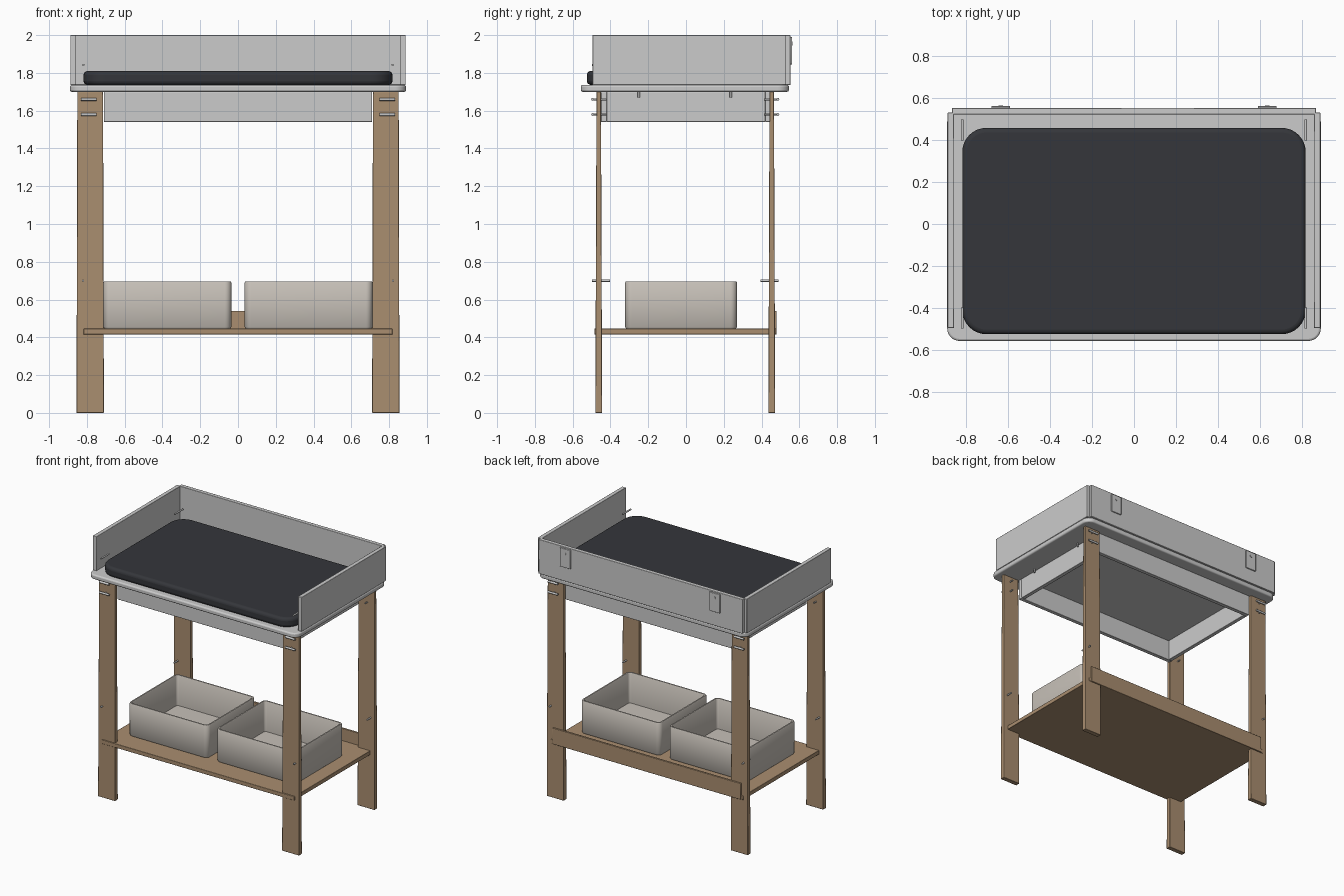
import bpy, bmesh, math
from mathutils import Vector

if "Cube" in bpy.data.objects:
    bpy.data.objects.remove(bpy.data.objects["Cube"])


def material(name, rgb):
    m = bpy.data.materials.new(name)
    m.diffuse_color = (*rgb, 1)
    m.use_nodes = True
    m.node_tree.nodes["Principled BSDF"].inputs["Base Color"].default_value = m.diffuse_color
    return m


WOOD = material("wood", (0.40, 0.27, 0.16))
DARK = material("dark_fabric", (0.035, 0.037, 0.043))
PALE = material("pale_plastic", (0.57, 0.53, 0.48))


def finish(name, bm, mat=None, bevel=0, segments=2):
    bmesh.ops.recalc_face_normals(bm, faces=bm.faces)
    me = bpy.data.meshes.new(name)
    bm.to_mesh(me)
    bm.free()
    ob = bpy.data.objects.new(name, me)
    bpy.context.collection.objects.link(ob)
    if mat:
        me.materials.append(mat)
    if bevel:
        mod = ob.modifiers.new("bevel", 'BEVEL')
        mod.width, mod.segments = bevel, segments
        mod.limit_method, mod.angle_limit = 'ANGLE', math.radians(50)
    bpy.context.view_layer.objects.active = ob
    ob.select_set(True)
    bpy.ops.object.shade_smooth_by_angle(angle=math.radians(35))
    ob.select_set(False)
    return ob


def box(name, x, y, z, mat=None, bevel=0.003):
    bm = bmesh.new()
    bmesh.ops.create_cube(bm, size=1)
    for v in bm.verts:
        v.co = [r[0] + (c + 0.5) * (r[1] - r[0]) for c, r in zip(v.co, (x, y, z))]
    return finish(name, bm, mat, bevel)


def outline(x, y, r, n=8):
    pts = []
    for i, (cx, cy) in enumerate(((x[1] - r, y[1] - r), (x[0] + r, y[1] - r),
                                  (x[0] + r, y[0] + r), (x[1] - r, y[0] + r))):
        for k in range(n + 1):
            a = math.pi / 2 * (i + k / n)
            pts.append((cx + r * math.cos(a), cy + r * math.sin(a)))
    return pts


def loft(name, x, y, levels, radius, mat=None, bevel=0, segments=3):
    """Stack rounded rectangles given as (inset, z) and cap both ends."""
    bm = bmesh.new()
    rings = []
    for inset, z in levels:
        pts = outline((x[0] + inset, x[1] - inset), (y[0] + inset, y[1] - inset), radius - inset)
        rings.append([bm.verts.new((px, py, z)) for px, py in pts])
    n = len(rings[0])
    for a, b in zip(rings, rings[1:]):
        for i in range(n):
            bm.faces.new((a[i], a[(i + 1) % n], b[(i + 1) % n], b[i]))
    bm.faces.new(rings[0])
    bm.faces.new(rings[-1])
    return finish(name, bm, mat, bevel, segments)


def pin(name, a, b, r):
    a, b = Vector(a), Vector(b)
    bm = bmesh.new()
    bmesh.ops.create_cone(bm, cap_ends=True, segments=12, radius1=r, radius2=r, depth=(b - a).length)
    bm.transform((b - a).to_track_quat('Z', 'Y').to_matrix().to_4x4())
    bmesh.ops.translate(bm, verts=bm.verts, vec=(a + b) / 2)
    return finish(name, bm)


def span(s, a, b):
    return tuple(sorted((s * a, s * b)))


# Table top and mattress
loft("table_top", (-0.89, 0.89), (-0.557, 0.545), [(0, 1.70), (0, 1.736)], 0.06, bevel=0.01)
loft("mattress", (-0.818, 0.818), (-0.525, 0.458), [(0, 1.736), (0, 1.81)], 0.115, DARK, 0.022, 4)

# Guard panels around the top
box("back_panel", (-0.867, 0.867), (0.522, 0.553), (1.736, 2.0))
for s, side in ((-1, "left"), (1, "right")):
    box(side + "_side_panel", span(s, 0.857, 0.888), (-0.495, 0.53), (1.736, 2.0))
    plate = box(side + "_wall_bracket", span(s, 0.59, 0.68), (0.552, 0.562), (1.845, 1.99))
    pin(side + "_bracket_screw", (s * 0.635, 0.56, 1.955), (s * 0.635, 0.565, 1.955), 0.01)

# Apron frame under the top
box("front_apron", (-0.71, 0.71), (-0.45, -0.42), (1.54, 1.70))
box("back_apron", (-0.71, 0.71), (0.42, 0.45), (1.54, 1.70))
for s, side in ((-1, "left"), (1, "right")):
    box(side + "_side_apron", span(s, 0.68, 0.71), (-0.42, 0.42), (1.54, 1.70))
    for y in (-0.25, 0.237):
        pin(side + "_apron_screw", (s * 0.73, y, 1.705), (s * 0.73, y, 1.67), 0.006)

# Tapered plank legs with their bolts and pins
for s, side in ((-1, "left"), (1, "right")):
    for t, end in ((-1, "front"), (1, "back")):
        yc = -0.462 if t < 0 else 0.454
        leg = box(f"{end}_{side}_leg", span(s, 0.71, 0.855), (yc - 0.018, yc + 0.018), (0, 1.70), WOOD, 0.003)
        for v in leg.data.vertices:
            if v.co.z > 1:
                v.co.x = s * 0.7825 + (v.co.x - s * 0.7825) * 0.94
                v.co.y = yc + (v.co.y - yc) * 0.65
        for z in (1.66, 1.58):
            pin(f"{end}_{side}_bolt_bar", (s * 0.75, yc + t * 0.032, z), (s * 0.832, yc + t * 0.032, z), 0.008)
            pin(f"{end}_{side}_bolt", (s * 0.79, yc + t * 0.035, z), (s * 0.79, yc - t * 0.04, z), 0.005)
        pin(f"{end}_{side}_shelf_pin", (s * 0.82, yc + t * 0.035, 0.70), (s * 0.82, yc - t * 0.06, 0.70), 0.006)
        pin(f"{end}_{side}_panel_pin", (s * 0.818, t * 0.497, 1.842), (s * 0.818, t * 0.397, 1.842), 0.006)

# Lower shelf and its back lip
box("shelf", (-0.818, 0.818), (-0.485, 0.475), (0.415, 0.446), WOOD)
box("shelf_back_lip", (-0.80, 0.80), (0.464, 0.48), (0.415, 0.54), WOOD)

# Storage boxes on the shelf, each an open shell
for s, side in ((-1, "left"), (1, "right")):
    loft(side + "_storage_box", span(s, 0.035, 0.712), (-0.322, 0.27),
         [(0.006, 0.446), (0, 0.455), (0, 0.69), (0.004, 0.696), (0.014, 0.696),
          (0.018, 0.69), (0.018, 0.463)], 0.035, PALE)
